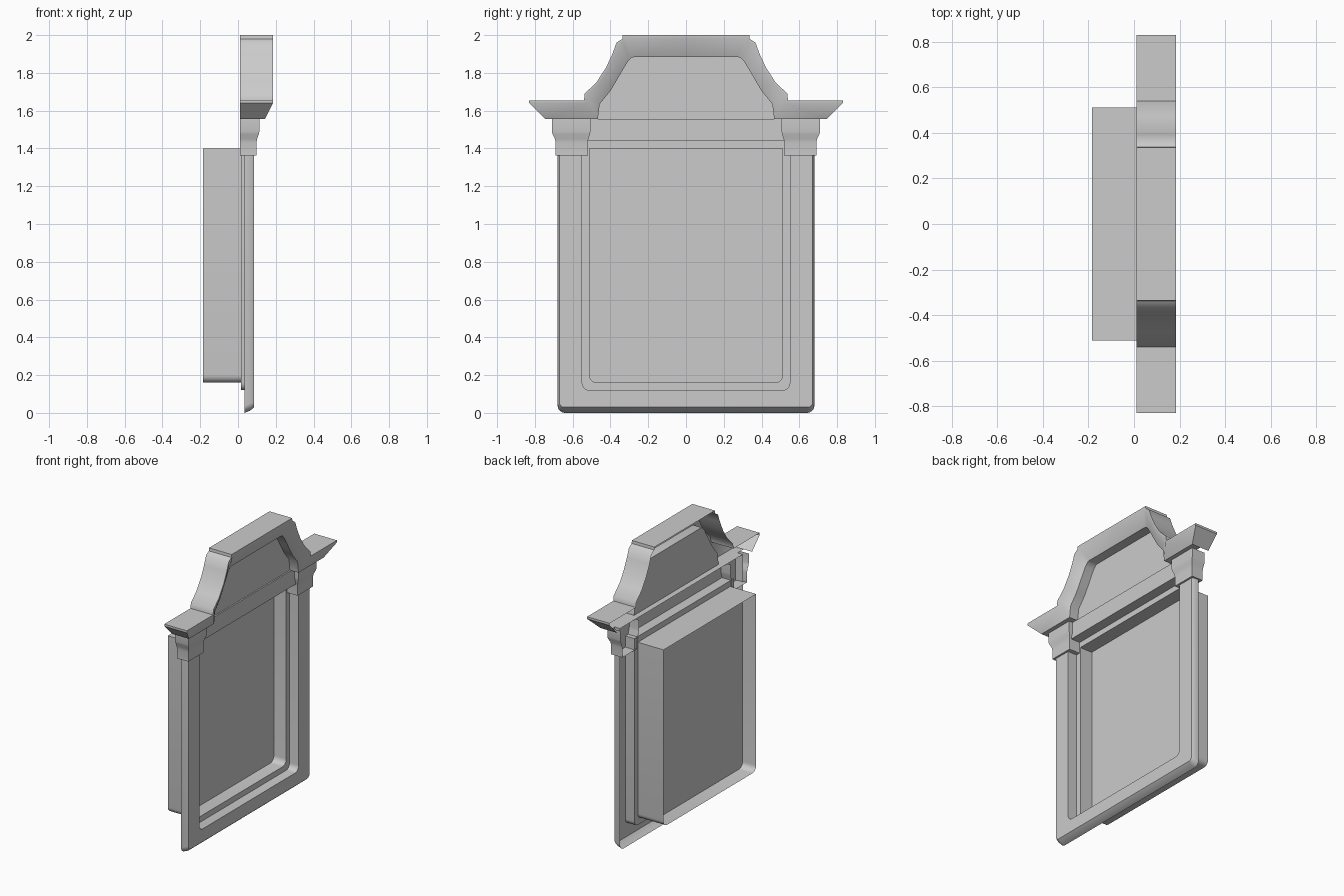
import bpy, bmesh, math

cube = bpy.data.objects.get("Cube")
if cube:
    bpy.data.objects.remove(cube)

grey = bpy.data.materials.new("stone grey")
grey.use_nodes = True
GREY = (0.6, 0.6, 0.6, 1)
grey.diffuse_color = GREY
grey.node_tree.nodes["Principled BSDF"].inputs["Base Color"].default_value = GREY


def loft(name, rings, cap=None, ends=()):
    """Skin the +y half between open rings of (x, y, z), then mirror it."""
    bm = bmesh.new()
    rows = [[bm.verts.new(p) for p in ring] for ring in rings]
    for a, b in zip(rows, rows[1:]):
        for i in range(len(a) - 1):
            bm.faces.new((a[i], a[i + 1], b[i + 1], b[i]))
    if cap is not None:
        bm.faces.new(rows[cap])
    for loop in ends:
        bm.faces.new([bm.verts.new(p) for p in loop])
    bmesh.ops.remove_doubles(bm, verts=bm.verts, dist=0.0005)
    bmesh.ops.recalc_face_normals(bm, faces=bm.faces)
    if sum(f.normal.x * f.calc_area() for f in bm.faces) < 0:
        bmesh.ops.reverse_faces(bm, faces=bm.faces)
    mesh = bpy.data.meshes.new(name)
    bm.to_mesh(mesh)
    bm.free()
    mesh.materials.append(grey)
    obj = bpy.data.objects.new(name, mesh)
    bpy.context.collection.objects.link(obj)
    mirror = obj.modifiers.new("Mirror", 'MIRROR')
    mirror.use_axis = (False, True, False)
    mirror.merge_threshold = 0.0005
    bpy.ops.object.select_all(action='DESELECT')
    obj.select_set(True)
    bpy.context.view_layer.objects.active = obj
    bpy.ops.object.shade_smooth_by_angle(angle=math.radians(42))
    return obj


def outline(x, w, bottom, top, r):
    """Half of a panel with square top corners and rounded bottom corners."""
    arc = [(w - r + r * math.cos(a), bottom + r - r * math.sin(a))
           for a in (math.pi / 2 * i / 5 for i in range(6))]
    return [(x, y, z) for y, z in [(0, top), (w, top)] + arc + [(0, bottom)]]


# Window surround: bevelled edge, face, stepped reveal and open-backed box
loft("window_surround", [
    outline(0.035, 0.68, 0.0, 1.555, 0.04),
    outline(0.065, 0.68, 0.012, 1.555, 0.04),
    outline(0.085, 0.67, 0.03, 1.555, 0.025),
    outline(0.085, 0.55, 0.12, 1.44, 0.04),
    outline(0.015, 0.55, 0.12, 1.44, 0.04),
    outline(0.015, 0.512, 0.16, 1.40, 0.04),
    outline(-0.185, 0.512, 0.16, 1.40, 0.04),
])

# Window pane set half way down the box
loft("window_pane", [outline(-0.08, 0.512, 0.16, 1.40, 0.04)], cap=0)

# Pediment moulding, running from the crown down the curves into the cornices
outer = [(0, 2.0), (0.335, 2.0), (0.337, 1.98), (0.368, 1.96), (0.39, 1.9),
         (0.425, 1.825), (0.473, 1.752), (0.536, 1.69), (0.54, 1.655),
         (0.83, 1.655)]
inner = [(0, 1.885), (0.27, 1.885), (0.29, 1.88), (0.31, 1.857), (0.341, 1.805),
         (0.367, 1.76), (0.4, 1.705), (0.457, 1.635), (0.467, 1.555),
         (0.745, 1.555)]
lip = [(a + (c - a) * 0.15, b + (d - b) * 0.15)
       for (a, b), (c, d) in zip(outer, inner)]
lip[-1] = (0.83, 1.64)


def at(x, path):
    return [(x, y, z) for y, z in path]


end_profile = [(0.185, outer[-1]), (0.185, lip[-1]), (0.142, inner[-1])]
end_faces = [[(0.01, *p), (xp, *p), (xq, *q), (0.01, *q)]
             for (xp, p), (xq, q) in zip(end_profile, end_profile[1:])]
loft("pediment_moulding", [at(0.01, outer), at(0.185, outer), at(0.185, lip),
                           at(0.142, inner), at(0.075, inner)], ends=end_faces)

# Flat panel inside the pediment
loft("pediment_panel", [at(0.075, inner[:-1] + [(0, 1.555)])], cap=0)

# Capitals under the cornices
levels = [(1.362, 0.52, 0.69, 0.098), (1.43, 0.52, 0.69, 0.098),
          (1.45, 0.517, 0.694, 0.101), (1.475, 0.508, 0.706, 0.11),
          (1.49, 0.506, 0.71, 0.113), (1.555, 0.506, 0.71, 0.113)]
loft("capitals", [[(0.01, a, z), (x, a, z), (x, b, z), (0.01, b, z)]
                  for z, a, b, x in levels], cap=0)
